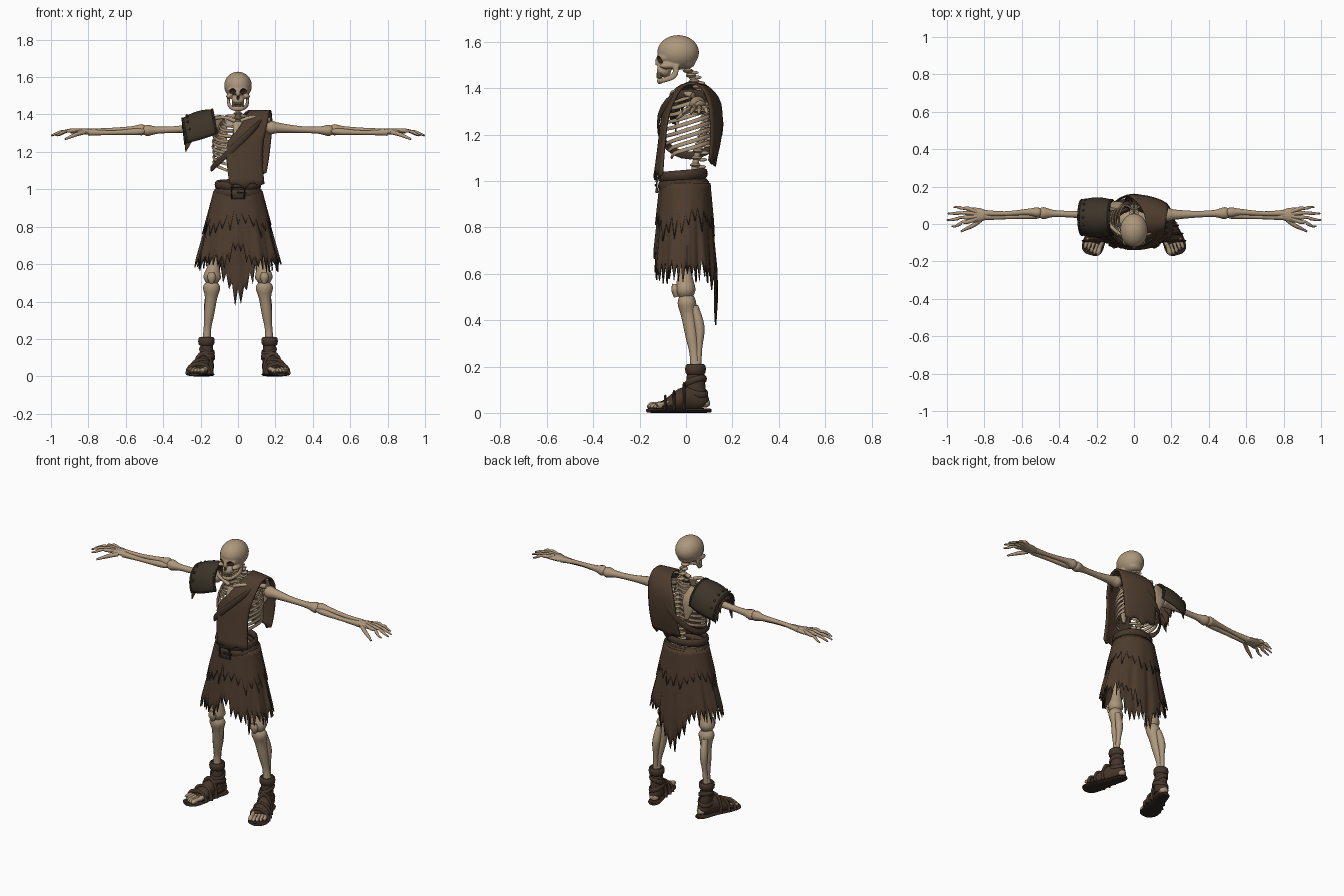
import bpy, bmesh, math, random
from mathutils import Vector, Matrix

random.seed(4)
cube = bpy.data.objects.get("Cube")
if cube:
    bpy.data.objects.remove(cube, do_unlink=True)


def material(name, color):
    mat = bpy.data.materials.new(name)
    mat.use_nodes = True
    mat.diffuse_color = (*color, 1)
    bsdf = next(n for n in mat.node_tree.nodes if n.type == 'BSDF_PRINCIPLED')
    bsdf.inputs["Base Color"].default_value = (*color, 1)
    return mat


BONE = material("bone", (.42, .31, .2))
HOLLOW = material("dark hollow", (.03, .02, .013))
CLOTH = material("brown cloth", (.075, .045, .027))
LEATHER = material("brown leather", (.06, .037, .023))
PAD = material("dark hide", (.045, .035, .022))
SOLE = material("dark sole", (.03, .02, .014))
METAL = material("dull metal", (.05, .04, .033))


def finish(bm, name, mat):
    """Turn a bmesh into a smooth shaded object."""
    bmesh.ops.recalc_face_normals(bm, faces=bm.faces)
    mesh = bpy.data.meshes.new(name)
    bm.to_mesh(mesh)
    bm.free()
    mesh.materials.append(mat)
    mesh.shade_smooth()
    mesh.set_sharp_from_angle(angle=math.radians(50))
    ob = bpy.data.objects.new(name, mesh)
    bpy.context.scene.collection.objects.link(ob)
    return ob


def spline(pts, steps, closed=False):
    """Smooth interpolation through tuples of any length."""
    pts = [Vector(p) for p in pts]
    n, out = len(pts), []
    pick = (lambda i: pts[i % n]) if closed else (lambda i: pts[max(0, min(n - 1, i))])
    for i in range(n if closed else n - 1):
        a, b, c, d = (pick(i + k) for k in (-1, 0, 1, 2))
        for j in range(steps):
            t = j / steps
            out.append(b + (c - a) * (t / 2) + (a * 2 - b * 5 + c * 4 - d) * (t * t / 2)
                       + (b * 3 - a - c * 3 + d) * (t ** 3 / 2))
    return out if closed else out + [pts[-1]]


def loft(bm, pts, sides=10, steps=3, closed=False):
    """Sweep an ellipse along (x, y, z, width, height) stations."""
    pts = [p if len(p) == 5 else (*p, p[3]) for p in pts]
    st = spline(pts, steps, closed)
    pos = [Vector(p[:3]) for p in st]
    span = pos[-1] - pos[0]
    up = Vector((0, 1, 0)) if not closed and abs(span.z) > .75 * span.length else Vector((0, 0, 1))
    rings, n = [], len(pos)
    for i, p in enumerate(pos):
        nxt, prv = (pos[(i + 1) % n], pos[i - 1]) if closed else (pos[min(i + 1, n - 1)], pos[max(i - 1, 0)])
        t = (nxt - prv).normalized()
        side = t.cross(up).normalized()
        top = side.cross(t)
        ring = []
        for k in range(sides):
            a = math.tau * k / sides
            ring.append(bm.verts.new(p + side * (st[i][3] * math.cos(a)) + top * (st[i][4] * math.sin(a))))
        rings.append(ring)
    for i in range(n if closed else n - 1):
        a, b = rings[i], rings[(i + 1) % n]
        for k in range(sides):
            m = (k + 1) % sides
            bm.faces.new((a[k], a[m], b[m], b[k]))
    if not closed:
        bm.faces.new(rings[0])
        bm.faces.new(rings[-1])


def ball(bm, center, radii, seg=16):
    bmesh.ops.create_uvsphere(bm, u_segments=seg, v_segments=seg // 2 + 1, radius=1,
                              matrix=Matrix.Translation(center) @ Matrix.Diagonal((*radii, 1)))


def hoop(bm, c, rx, ry, a, b, tilt_x=0, tilt_y=0, sides=8):
    """Closed band around the body or a limb."""
    angles = [math.tau * i / 24 for i in range(24)]
    loft(bm, [(c[0] + rx * math.cos(t), c[1] + ry * math.sin(t),
               c[2] + tilt_x * math.cos(t) + tilt_y * math.sin(t), a, b) for t in angles], sides, 1, True)


def sheet(name, fn, nu, nv, mat, closed=False, thick=.007):
    """Thin cloth from fn(column, row)."""
    bm = bmesh.new()
    g = [[bm.verts.new(fn(i, j)) for j in range(nv + 1)] for i in range(nu if closed else nu + 1)]
    for i in range(nu):
        for j in range(nv):
            k = (i + 1) % len(g)
            bm.faces.new((g[i][j], g[k][j], g[k][j + 1], g[i][j + 1]))
    ob = finish(bm, name, mat)
    mod = ob.modifiers.new("thickness", 'SOLIDIFY')
    mod.thickness, mod.offset = thick, 0


# Skull: fused ellipsoids and a jaw, with cut eye and nose hollows
bm = bmesh.new()
ball(bm, (0, -.034, 1.554), (.074, .09, .075), 32)
ball(bm, (0, -.085, 1.532), (.058, .042, .03))
ball(bm, (0, -.004, 1.512), (.05, .045, .03))
ball(bm, (0, -.095, 1.475), (.034, .032, .028))
ball(bm, (0, -.12, 1.512), (.011, .014, .022))
for s in (-1, 1):
    ball(bm, (s * .046, -.08, 1.497), (.018, .036, .014))
jaw = [(.052, -.04, 1.5, .009, .012), (.049, -.052, 1.455, .008, .014), (.03, -.1, 1.434, .009, .012)]
loft(bm, jaw + [(0, -.115, 1.431, .011, .014)] + [(-p[0], *p[1:]) for p in reversed(jaw)], 10, 5)
skull = finish(bm, "skull", BONE)
bm = bmesh.new()
for s in (-1, 1):
    ball(bm, (s * .031, -.128, 1.522), (.02, .032, .018))
ball(bm, (0, -.137, 1.489), (.01, .022, .013))
cutter = finish(bm, "socket_cutter", HOLLOW)
cutter.hide_render = True
mod = skull.modifiers.new("fuse", 'REMESH')
mod.mode, mod.voxel_size = 'VOXEL', .0045
mod = skull.modifiers.new("soften", 'SMOOTH')
mod.iterations = 3
mod = skull.modifiers.new("sockets", 'BOOLEAN')
mod.operation, mod.object, mod.solver, mod.material_mode = 'DIFFERENCE', cutter, 'EXACT', 'TRANSFER'
bpy.context.view_layer.update()
baked = bpy.data.meshes.new_from_object(skull.evaluated_get(bpy.context.evaluated_depsgraph_get()))
skull.modifiers.clear()
skull.data = baked
baked.shade_smooth()
baked.set_sharp_from_angle(angle=math.radians(45))
bpy.data.objects.remove(cutter, do_unlink=True)
bm = bmesh.new()
for i in range(-4, 5):
    a = i * .26
    for z in (1.449, 1.459):
        ball(bm, (.033 * math.sin(a), -.09 - .034 * math.cos(a), z), (.004, .004, .007), 8)
finish(bm, "teeth", BONE)

# Spine, ribs, breastbone and pelvis
bm = bmesh.new()
path = [(0, .03, .96, .015), (0, .045, 1.1, .014), (0, .085, 1.25, .014), (0, .06, 1.38, .013), (0, 0, 1.49, .012)]
loft(bm, path, 8, 5)
for p in spline(path, 5)[:-1]:
    ball(bm, p[:3], (.026, .023, .01), 10)
    ball(bm, (0, p[1] + .025, p[2] - .008), (.006, .022, .008), 8)
finish(bm, "spine", BONE)
bm = bmesh.new()
for k in range(9):
    f = k / 8
    z, w = 1.39 - .028 * k, .075 + .06 * math.sin(math.pi * min(1, f * 1.25 + .05) * .62)
    front = (.025 + .055 * max(0, f - .4), -.062 - .03 * math.sin(math.pi * f), z - .045 - .02 * f)
    for s in (-1, 1):
        loft(bm, [(0, .075, z, .006, .008), (s * w * .65, .1, z + .002, .006, .009),
                  (s * w, .035, z - .02, .006, .01), (s * w * .8, -.045, z - .045, .006, .009),
                  (s * front[0], *front[1:], .005, .008)], 6, 4)
finish(bm, "ribs", BONE)
bm = bmesh.new()
loft(bm, [(0, -.06, 1.36, .03, .009), (0, -.078, 1.31, .024, .009), (0, -.093, 1.24, .024, .008), (0, -.09, 1.18, .009, .006)])
finish(bm, "breastbone", BONE)
bm = bmesh.new()
ball(bm, (0, .02, .95), (.1, .07, .06))
finish(bm, "pelvis", BONE)

for s, tag in ((1, "left_"), (-1, "right_")):
    def limb(name, *bones, mat=BONE):
        bm = bmesh.new()
        for b in bones:
            loft(bm, [(s * p[0], *p[1:]) for p in b], 12, 4)
        return finish(bm, tag + name, mat)

    # Shoulder girdle and arm
    limb("collarbone", [(.015, -.06, 1.365, .012), (.08, -.05, 1.385, .009), (.165, .03, 1.37, .014)])
    limb("shoulder_blade", [(.12, .08, 1.39, .03, .008), (.1, .112, 1.31, .045, .009), (.08, .11, 1.2, .012, .006)])
    limb("upper_arm", [(.15, .05, 1.33, .018), (.175, .05, 1.33, .036), (.22, .05, 1.328, .027),
                       (.33, .052, 1.32, .018), (.43, .056, 1.316, .019), (.485, .058, 1.315, .032, .03), (.515, .058, 1.315, .015)])
    limb("forearm", [(.49, .06, 1.315, .012), (.515, .062, 1.318, .027, .03), (.57, .064, 1.32, .017),
                     (.69, .056, 1.316, .012), (.8, .058, 1.308, .017)],
         [(.5, .045, 1.312, .012), (.54, .044, 1.308, .018), (.67, .038, 1.303, .012), (.8, .038, 1.304, .018)])
    limb("palm", [(.785, .047, 1.307, .018, .014), (.82, .048, 1.309, .036, .016), (.895, .048, 1.309, .042, .01)])
    for i, tip in enumerate((.965, .995, 1, .975)):
        y0, y1 = .083 - .024 * i, .09 - .034 * i
        mid = (.89 + tip) / 2
        limb("finger_%d" % (i + 1), [(.83, .06 - .009 * i, 1.316, .008), (.89, y0, 1.314, .011),
             (mid - .015, y0, 1.31, .007), (mid, (y0 + y1) / 2, 1.307, .009), (tip - .02, y1, 1.295, .006), (tip, y1, 1.287, .004)])
    limb("thumb", [(.82, .02, 1.305, .011), (.86, -.008, 1.295, .011), (.89, -.022, 1.283, .009), (.925, -.04, 1.268, .005)])

    # Leg
    limb("thigh_bone", [(.085, .01, .93, .035), (.1, 0, .85, .025), (.125, -.005, .65, .023),
                        (.132, -.004, .58, .034), (.138, -.002, .53, .047, .043), (.138, 0, .5, .03)])
    limb("kneecap", [(.14, -.045, .555, .014), (.141, -.047, .53, .024, .016), (.141, -.04, .5, .012)])
    limb("shin_bones", [(.139, .005, .505, .03), (.141, .004, .475, .046, .04), (.144, .012, .42, .033),
                        (.155, .025, .33, .027), (.164, .036, .25, .02), (.169, .04, .17, .026)],
         [(.153, .035, .46, .018), (.16, .058, .37, .022), (.165, .056, .28, .014), (.17, .05, .2, .016)])

    # Foot: t runs from heel to toe tip, w across
    def foot(t, w, z, a, b):
        return (.15 + .085 * t + w, .105 - .27 * t, z, a, b)
    limb("sole", [foot(*p) for p in ((0, 0, .01, .02, .008), (.1, 0, .01, .036, .01), (.4, 0, .01, .041, .01),
                                     (.72, 0, .01, .058, .01), (.92, 0, .01, .053, .01), (1, 0, .01, .025, .008))], mat=SOLE)
    limb("foot_wrap", [foot(*p) for p in ((.06, 0, .045, .02, .02), (.15, 0, .054, .035, .042), (.4, 0, .06, .04, .052),
                                          (.62, 0, .04, .051, .034), (.74, 0, .03, .054, .022))], mat=LEATHER)
    limb("heel_bone", [foot(.02, 0, .042, .012, .012), foot(.06, 0, .042, .025, .018), foot(.15, 0, .042, .025, .02)])
    limb("boot_shaft", [(.162, .045, .04, .034, .045), (.166, .042, .11, .034, .042), (.169, .041, .205, .033, .034)], mat=LEATHER)
    for i in range(5):
        w, end = -.04 + .02 * i, 1 - .018 * i * i * .6
        r = .014 if i == 0 else .01
        limb("toe_%d" % (i + 1), [foot(.62, w * .8, .045, .009, .01), foot(.76, w, .038, r, r),
             foot(.85, w, .036, r * .8, r * .8), foot(end - .05, w, .031, r, r), foot(end, w, .024, r * .5, r * .5)])
    bm = bmesh.new()
    hoop(bm, (s * .169, .041, .188), .036, .037, .008, .022)
    hoop(bm, (s * .166, .042, .135), .036, .042, .006, .013, s * .01, .012)
    hoop(bm, (s * .165, .04, .092), .037, .05, .006, .014, s * -.01, -.01)
    for t, r, h in ((.42, .044, .11), (.58, .054, .075), (.72, .058, .055)):
        loft(bm, [(s * foot(t, r * math.cos(a), 0, 0, 0)[0], foot(t, 0, 0, 0, 0)[1], .012 + h * max(0, math.sin(a)) ** .8, .006, .012)
                  for a in (math.pi * i / 10 for i in range(11))], 8, 1)
    finish(bm, tag + "sandal_straps", LEATHER)

# Ragged skirt in two layers
def skirt(name, cols, hem, top, grow, depth):
    hems = []
    for i in range(cols):
        a = math.tau * i / cols
        tooth = random.uniform(.35, 1) * depth if i % 2 else -random.uniform(0, .5) * depth
        hems.append(hem(a) - tooth)

    def point(i, j):
        a, v = math.tau * i / cols, j / 8
        z = top + (hems[i] - top) * v
        drop = min(1 - z, .4)
        fold = 1 + .1 * drop * math.sin(11 * a) + .06 * drop * math.sin(23 * a)
        return ((.12 + .25 * drop + grow) * fold * math.cos(a), -.004 + (.1 + .09 * drop + grow) * fold * math.sin(a), z)
    sheet(name, point, cols, 8, CLOTH, True)


def long_hem(a):
    tail = math.exp(-((a - math.pi / 2) / .36) ** 2)
    notch = math.exp(-((a - math.pi * 1.5) / .22) ** 2)
    return .63 - .19 * tail + .08 * notch


skirt("skirt", 88, long_hem, 1.0, 0, .075)
skirt("skirt_overlay", 52, lambda a: .84 + .03 * math.sin(3 * a), .99, .006, .09)

# Belt and buckle
bm = bmesh.new()
hoop(bm, (0, -.014, 1.025), .113, .096, .012, .022, 0, .008)
hoop(bm, (0, -.012, .983), .12, .1, .009, .022, 0, .006)
finish(bm, "belt", LEATHER)
bm = bmesh.new()
corners = [(-.034, .952), (.034, .952), (.034, 1.012), (-.034, 1.012)]
loft(bm, [(x, -.126, z, .007) for x, z in corners], 6, 1, True)
loft(bm, [(-.005, -.13, .982, .006), (.045, -.128, .982, .005)], 6, 1)
finish(bm, "buckle", METAL)

# Tunic draped over the left shoulder: rows hold y, z, inner x, outer x
rows = spline([(-.135, 1.02, -.045, .14), (-.118, 1.15, -.06, .13), (-.106, 1.25, -.055, .135), (-.09, 1.32, 0, .15),
               (-.04, 1.4, .05, .165), (.03, 1.42, .06, .172), (.1, 1.4, .03, .18), (.148, 1.33, -.02, .18),
               (.15, 1.2, -.04, .168), (.125, 1.08, -.05, .15)], 3)
jag = [random.uniform(-.02, .015) for _ in range(13)]


def tunic(i, j):
    y, z, x0, x1 = rows[j]
    x = x0 + (x1 - x0) * i / 12
    return (x, .02 + (y - .02) * math.sqrt(1 - (x / .23) ** 2), z + (jag[i] if j in (0, len(rows) - 1) else 0))


sheet("tunic", tunic, 12, len(rows) - 1, CLOTH, thick=.01)
bm = bmesh.new()
hoop(bm, (0, .018, 1.245), .142, .138, .006, .017, .135)
finish(bm, "chest_strap", LEATHER)


# Right shoulder pad with rim bands and a torn sleeve below
def pad_point(a, v, grow=0):
    r = .088 + .014 * math.sin(math.pi * v) + grow
    return (-.115 - .165 * v - .02 * math.sin(a), .035 - r * math.cos(a), 1.322 - .05 * v + (r + .012) * math.sin(a))


sheet("shoulder_pad", lambda i, j: pad_point(-.25 + (math.pi + .5) * i / 20, j / 8), 20, 8, PAD, thick=.012)
bm = bmesh.new()
for v in (.02, .98):
    loft(bm, [(*pad_point(-.25 + (math.pi + .5) * i / 12, v, .004), .007) for i in range(13)], 6, 2)
for i in range(1, 8):
    ball(bm, pad_point(math.pi * i / 8, .84, .008), (.007, .007, .007), 8)
finish(bm, "shoulder_pad_trim", PAD)
tears = [random.uniform(.07, .12) if i % 2 else .03 for i in range(19)]


def sleeve(i, j):
    a, v = math.pi * i / 18, j / 4
    x, y, z = pad_point(a, .62 + .3 * v, -.012)
    return (x - .01 * v, y, z - v * tears[i] * (1 - .6 * math.sin(a)))


sheet("torn_sleeve", sleeve, 18, 4, CLOTH)
